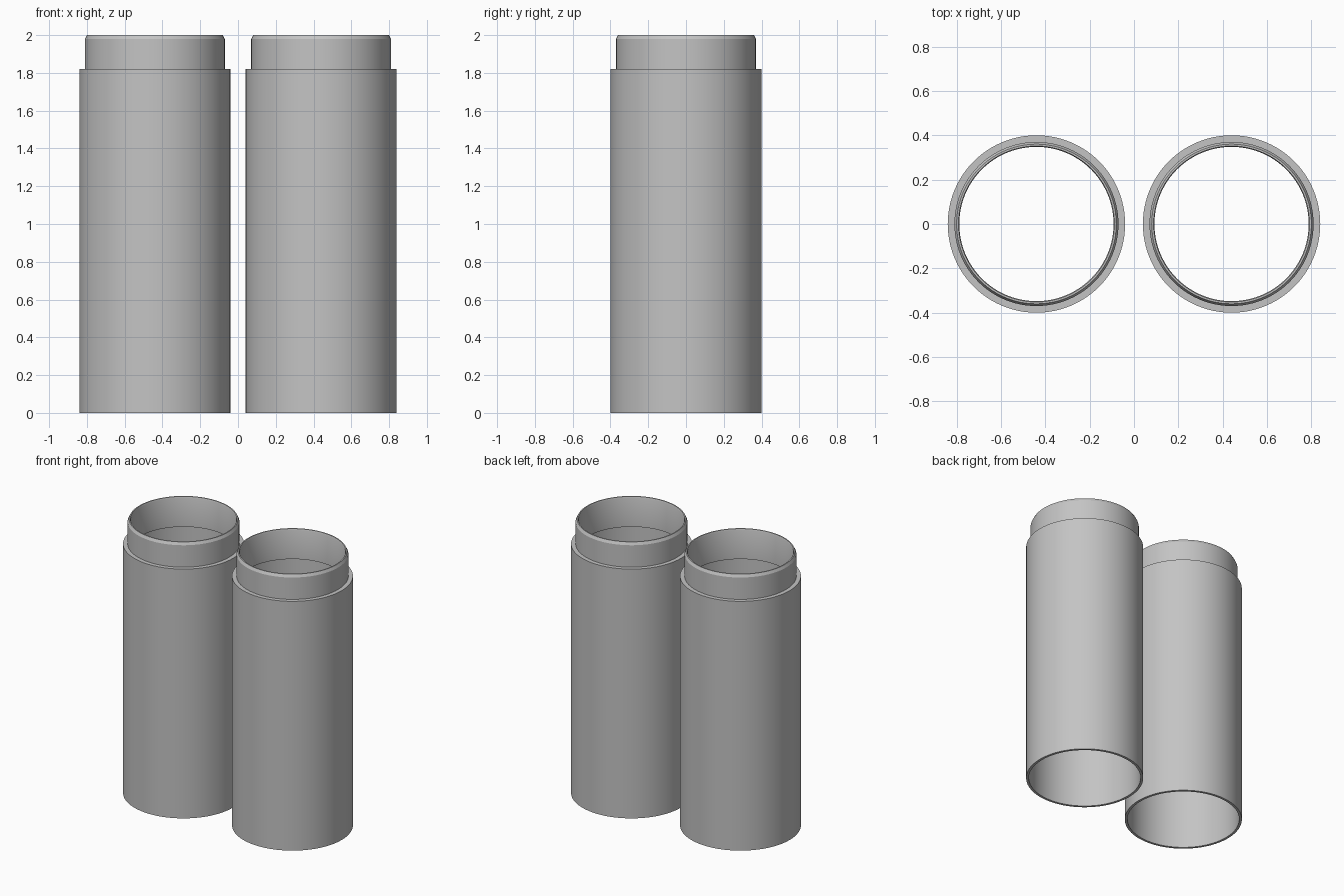
import bpy
import bmesh
import math

cube = bpy.data.objects.get("Cube")
if cube:
    bpy.data.objects.remove(cube)

SEGMENTS = 96

grey = bpy.data.materials.new("light_grey")
grey.use_nodes = True
colour = (0.55, 0.55, 0.55, 1)
grey.diffuse_color = colour
grey.node_tree.nodes["Principled BSDF"].inputs["Base Color"].default_value = colour

# Closed wall section (radius, height): thin sleeve, shoulder, bevelled neck, bore
WALL = [
    (0.40, 0), (0.40, 1.82),
    (0.37, 1.82), (0.37, 1.98), (0.36, 2.0),
    (0.352, 2.0), (0.348, 1.99), (0.348, 1.78),
    (0.382, 1.78), (0.382, 0),
]


def make_tube(name, x):
    """Revolve the wall section around a vertical axis."""
    bm = bmesh.new()
    rings = []
    for i in range(SEGMENTS):
        a = math.tau * i / SEGMENTS
        rings.append([bm.verts.new((r * math.cos(a), r * math.sin(a), z))
                      for r, z in WALL])
    for i, ring in enumerate(rings):
        after = rings[(i + 1) % SEGMENTS]
        for j in range(len(WALL)):
            k = (j + 1) % len(WALL)
            bm.faces.new((ring[j], after[j], after[k], ring[k]))
    bmesh.ops.recalc_face_normals(bm, faces=bm.faces)
    mesh = bpy.data.meshes.new(name)
    bm.to_mesh(mesh)
    bm.free()
    mesh.materials.append(grey)
    tube = bpy.data.objects.new(name, mesh)
    tube.location.x = x
    bpy.context.collection.objects.link(tube)
    bpy.ops.object.select_all(action="DESELECT")
    tube.select_set(True)
    bpy.context.view_layer.objects.active = tube
    bpy.ops.object.shade_smooth_by_angle(angle=math.radians(25))


# Matching pair standing side by side
for name, side in (("left_tube", 1), ("right_tube", -1)):
    make_tube(name, side * 0.44)
